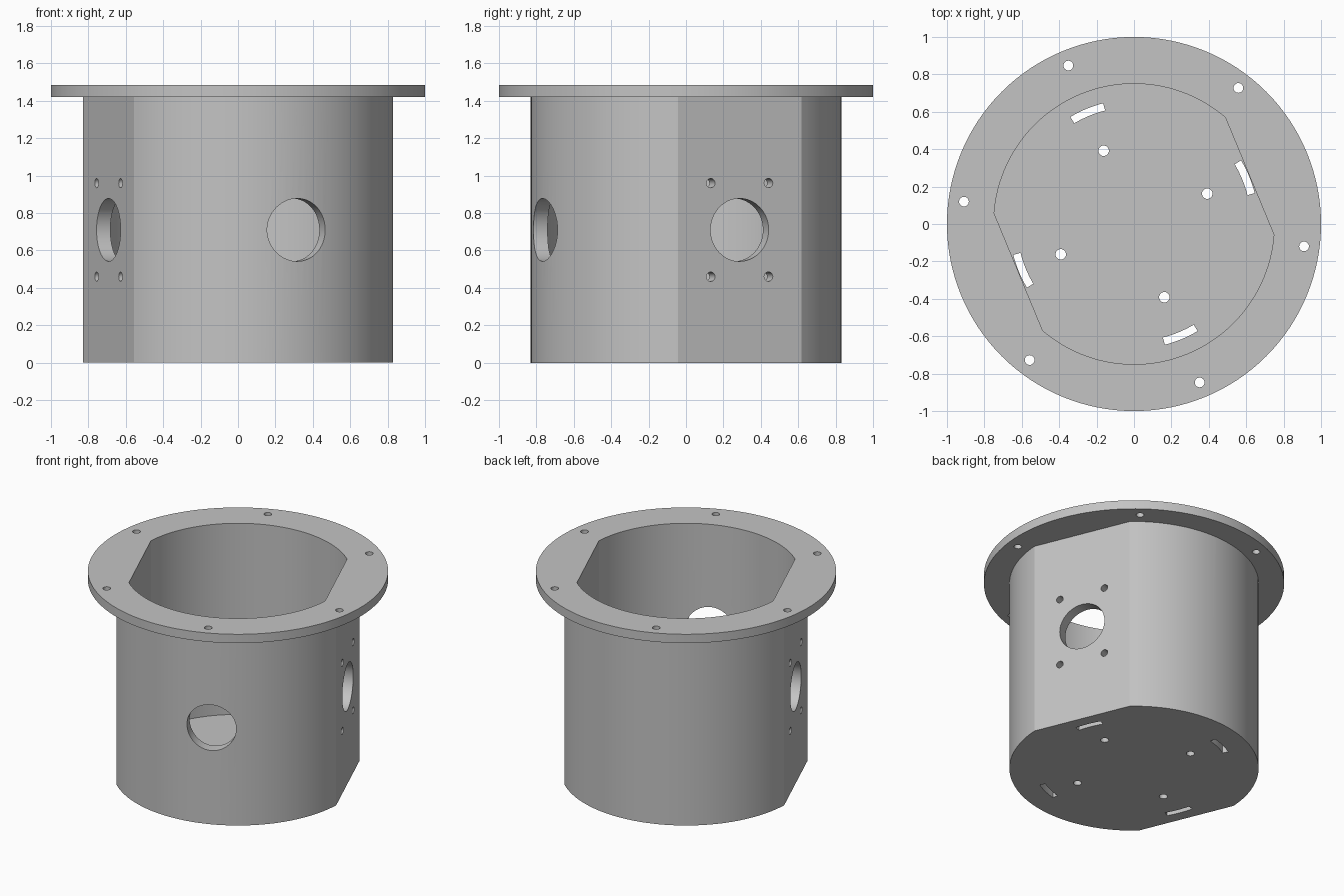
import bpy, bmesh, math
from mathutils import Matrix, Vector

if "Cube" in bpy.data.objects:
    bpy.data.objects.remove(bpy.data.objects["Cube"], do_unlink=True)

AXIS = math.radians(22.5)      # direction the flat sides face
QUARTER = math.pi / 2
TOP, FLANGE_Z, FLOOR_Z = 1.485, 1.42, 0.08
PORT_Z = 0.71

grey = bpy.data.materials.new("plain grey")
grey.diffuse_color = (0.55, 0.55, 0.55, 1)
grey.use_nodes = True
grey.node_tree.nodes["Principled BSDF"].inputs["Base Color"].default_value = (0.55, 0.55, 0.55, 1)


def arc(r, a, b, n):
    return [(r * math.cos(a + (b - a) * i / n), r * math.sin(a + (b - a) * i / n))
            for i in range(n + 1)]


def circle(r, n):
    return arc(r, 0, 2 * math.pi, n)[:-1]


def flatted(r, d):
    """Round outline with two opposite flats at distance d."""
    h = math.acos(d / r)
    return arc(r, h, math.pi - h, 48) + arc(r, math.pi + h, 2 * math.pi - h, 48)


def prism(bm, outline, z0, z1, matrix=Matrix()):
    """Add an extruded outline, moved by the matrix."""
    rings = [[bm.verts.new(matrix @ Vector((x, y, z))) for x, y in outline] for z in (z0, z1)]
    bm.faces.new(rings[0][::-1])
    bm.faces.new(rings[1])
    n = len(outline)
    for i in range(n):
        j = (i + 1) % n
        bm.faces.new((rings[0][i], rings[0][j], rings[1][j], rings[1][i]))


def make(name, pieces):
    bm = bmesh.new()
    for piece in pieces:
        prism(bm, *piece)
    bmesh.ops.recalc_face_normals(bm, faces=bm.faces)
    mesh = bpy.data.meshes.new(name)
    bm.to_mesh(mesh)
    bm.free()
    mesh.materials.append(grey)
    ob = bpy.data.objects.new(name, mesh)
    bpy.context.collection.objects.link(ob)
    return ob


def turn(angle):
    return Matrix.Rotation(angle, 4, 'Z')


def polar(r, angle):
    return Matrix.Translation((r * math.cos(angle), r * math.sin(angle), 0))


def sideways(angle, side=0, up=0):
    """Frame whose z axis points outward through the wall."""
    return turn(angle) @ Matrix.Translation((0, side, PORT_Z + up)) @ Matrix.Rotation(QUARTER, 4, 'Y')


# Outer body and flange
housing = make("housing", [(flatted(0.83, 0.749), 0, 1.45, turn(AXIS))])
flange = make("flange", [(circle(1.0, 128), FLANGE_Z, TOP)])

# Open pocket
pocket = make("pocket_cutter", [(flatted(0.75, 0.669), FLOOR_Z, 1.7, turn(AXIS))])

# Large ports: both flats and one on the round front
ports = make("port_cutter", [(circle(0.168, 64), 0.5, 1.0, sideways(AXIS + k * QUARTER))
                             for k in (-1, 0, 2)])

# Small screw holes around the ports on the flats
screws = make("screw_cutter", [(circle(0.025, 20), 0.5, 1.0, sideways(AXIS + a, s, u))
                               for a in (0, math.pi)
                               for s in (-0.167, 0.167) for u in (-0.25, 0.25)])

# Flange bolt holes, floor holes and curved floor slots
bolts = make("bolt_cutter", [(circle(0.026, 24), 1.3, 1.6,
                              polar(0.917, AXIS + math.radians(30 + 60 * k))) for k in range(6)])
half = math.radians(8.2)
slot = arc(0.666, -half, half, 10) + arc(0.626, half, -half, 10)
floor_cuts = [(circle(0.028, 24), -0.1, 0.2, polar(0.424, AXIS + k * QUARTER)) for k in range(4)]
floor_cuts += [(slot, -0.1, 0.2, turn(AXIS + k * QUARTER)) for k in range(4)]
floor = make("floor_cutter", floor_cuts)

# Combine, then drop the helpers
bpy.ops.object.select_all(action='DESELECT')
bpy.context.view_layer.objects.active = housing
housing.select_set(True)
for tool in (flange, pocket, ports, screws, bolts, floor):
    mod = housing.modifiers.new(tool.name, 'BOOLEAN')
    mod.operation = 'UNION' if tool is flange else 'DIFFERENCE'
    mod.solver = 'EXACT'
    mod.object = tool
    bpy.ops.object.modifier_apply(modifier=mod.name)
    bpy.data.objects.remove(tool, do_unlink=True)

bpy.ops.object.shade_smooth_by_angle(angle=math.radians(20))
